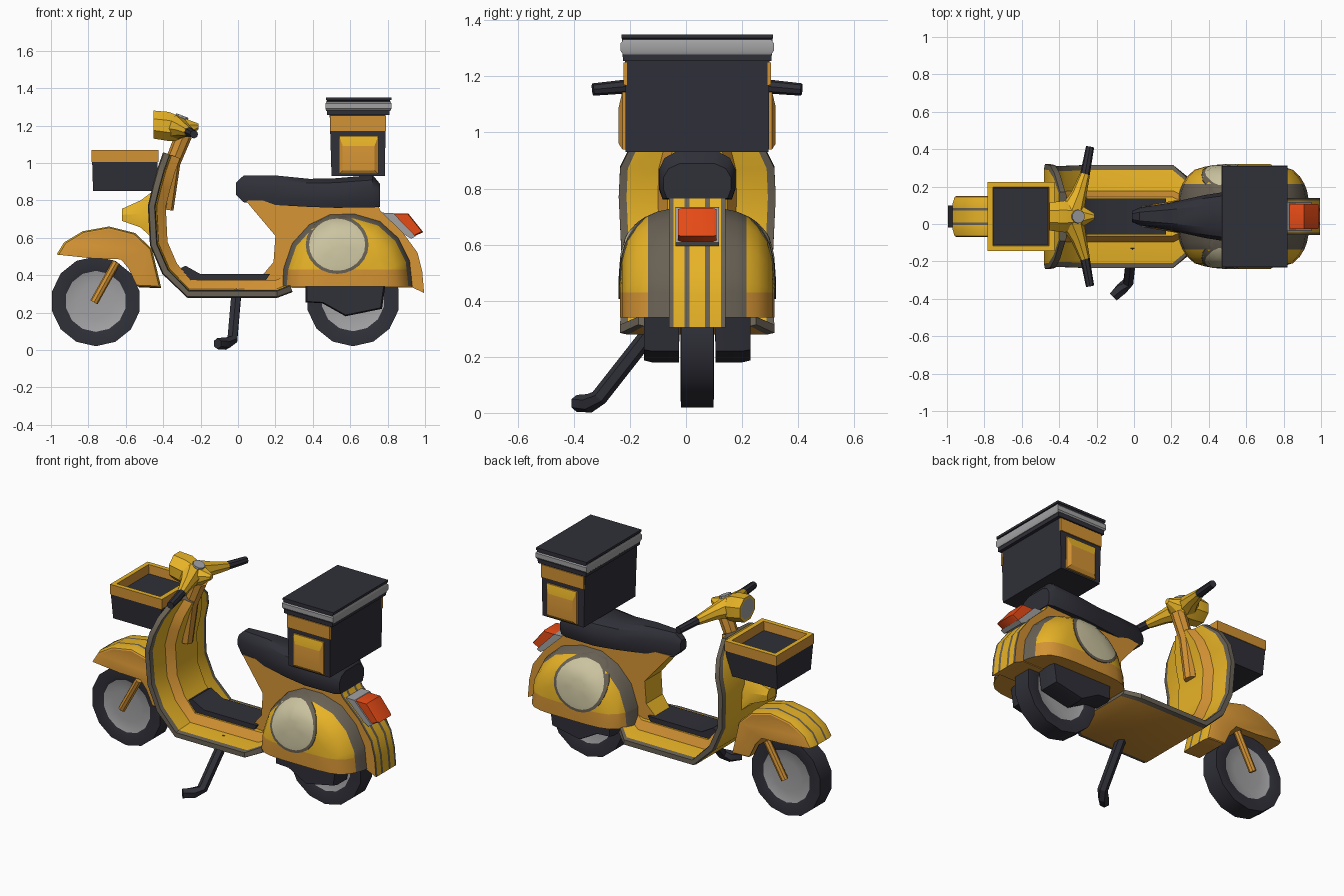
import bpy, bmesh, math
from mathutils import Vector
from mathutils.bvhtree import BVHTree

if "Cube" in bpy.data.objects:
    bpy.data.objects.remove(bpy.data.objects["Cube"])

YC = 0.04  # centre plane of the scooter (the side stand offsets the bounds)
COLORS = {"yellow": (0.80, 0.45, 0.02), "orange": (0.65, 0.29, 0.034), "dark": (0.029, 0.029, 0.04),
          "trim_grey": (0.14, 0.12, 0.09), "light_grey": (0.36, 0.36, 0.37),
          "cream": (0.60, 0.55, 0.35), "lamp_red": (0.80, 0.07, 0.008)}
NAMES = list(COLORS)
YEL, ORA, DRK, TRM, GRY, CRM, RED = range(7)
MATS = []
for n, c in COLORS.items():
    m = bpy.data.materials.new(n)
    m.diffuse_color = (*c, 1)
    m.use_nodes = True
    m.node_tree.nodes["Principled BSDF"].inputs["Base Color"].default_value = m.diffuse_color
    MATS.append(m)


def V(x, d, z):
    return Vector((x, YC + d, z))


def loft(name, rings, rule, cut_z=None):
    """Skin closed rings; rule is a colour or a function (ring, side, centre, normal); caps have ring -1 / -2."""
    bm = bmesh.new()
    vs = [[bm.verts.new(p) for p in r] for r in rings]
    n, faces = len(rings[0]), []
    for i in range(len(vs) - 1):
        for j in range(n):
            k = (j + 1) % n
            faces.append((bm.faces.new((vs[i][j], vs[i][k], vs[i + 1][k], vs[i + 1][j])), i, j))
    faces.append((bm.faces.new(vs[0]), -1, 0))
    faces.append((bm.faces.new(vs[-1]), -2, 0))
    bmesh.ops.recalc_face_normals(bm, faces=bm.faces[:])
    bm.normal_update()
    for f, i, j in faces:
        f.material_index = rule(i, j, f.calc_center_median(), f.normal) if callable(rule) else rule
    if cut_z:  # orange lower band below a clean horizontal cut
        bmesh.ops.bisect_plane(bm, geom=bm.verts[:] + bm.edges[:] + bm.faces[:],
                               plane_co=(0, 0, cut_z), plane_no=(0, 0, 1))
        for f in bm.faces:
            if f.material_index == YEL and f.calc_center_median().z < cut_z:
                f.material_index = ORA
    me = bpy.data.meshes.new(name)
    bm.to_mesh(me)
    bm.free()
    # keep only the colours this part uses
    used = sorted({p.material_index for p in me.polygons})
    idx = [used.index(p.material_index) for p in me.polygons]
    for u in used:
        me.materials.append(MATS[u])
    for p, k in zip(me.polygons, idx):
        p.material_index = k
    ob = bpy.data.objects.new(name, me)
    bpy.context.collection.objects.link(ob)
    return ob


def rect(x0, x1, h, z):
    return [V(x0, -h, z), V(x1, -h, z), V(x1, h, z), V(x0, h, z)]


def plate(x0, x1, z0, z1, d):
    return [V(x0, d, z0), V(x1, d, z0), V(x1, d, z1), V(x0, d, z1)]


def tube(name, pts, radii, sides, rule):
    rings = []
    for i, p in enumerate(pts):
        t = (pts[min(i + 1, len(pts) - 1)] - pts[max(i - 1, 0)]).normalized()
        a = t.cross(Vector((1, 0, 0.01)) if abs(t.x) < 0.8 else Vector((0, 1, 0))).normalized()
        b = t.cross(a)
        rings.append([p + radii[i] * (a * math.cos(q) + b * math.sin(q))
                      for q in (2 * math.pi * k / sides for k in range(sides))])
    return loft(name, rings, rule)


def prism(name, prof, levels, rule, centre=(0, 0), width=lambda x: 1):
    """Side profile repeated at each (offset, scale) level across the width."""
    cx, cz = centre
    return loft(name, [[V(cx + (x - cx) * s, d * width(x), cz + (z - cz) * s) for x, z in prof]
                       for d, s in levels], rule)


def both(half):
    return [(-d, s) for d, s in half] + [(d, s) for d, s in reversed(half)]


# wheels
for name, x, z, r in (("front_wheel", -0.76, 0.26, 0.24), ("rear_wheel", 0.615, 0.27, 0.25)):
    prof = both([(0.045, 0.4), (0.052, 0.68), (0.06, 0.76), (0.058, 1.0)])
    loft(name, [[V(x + r * s * math.cos(a), d, z + r * s * math.sin(a))
                 for a in (2 * math.pi * (k + 0.5) / 14 for k in range(14))] for d, s in prof],
         lambda i, j, c, n: GRY if i in (-1, -2, 0, 6) else DRK)

# front fender with two stripes
prism("front_fender", [(-0.97, 0.51), (-0.93, 0.575), (-0.83, 0.635), (-0.69, 0.66), (-0.55, 0.625), (-0.46, 0.54),
                       (-0.41, 0.33), (-0.53, 0.335), (-0.575, 0.43), (-0.62, 0.485), (-0.78, 0.49)],
      both([(0.11, 0.92), (0.105, 0.96), (0.07, 1), (0.046, 1), (0.032, 1)]),
      lambda i, j, c, n: ORA if i < 1 or i > 7 or j > 5 else TRM if i in (3, 5) else YEL, (-0.69, 0.48))
for s, side in ((-1, "right"), (1, "left")):
    tube("fork_" + side, [V(-0.77, s * 0.085, 0.255), V(-0.65, s * 0.09, 0.47)], [0.022, 0.022], 8, ORA)

# leg shield and floor: one section swept down the shield and back along the floor
path = [(-0.395, 1.055, 0.13), (-0.425, 0.97, 0.23), (-0.45, 0.88, 0.275), (-0.476, 0.77, 0.28), (-0.465, 0.56, 0.27),
        (-0.40, 0.41, 0.27), (-0.27, 0.285, 0.275), (0.21, 0.285, 0.275), (0.29, 0.315, 0.21)]
half = [(0.9, -0.006), (1, 0), (1, 0.03), (0.9, 0.035), (0.5, 0.042), (0.38, 0.09)]
section = half + [(-f, o) for f, o in reversed(half)]
rings = []
for i, (x, z, w) in enumerate(path):
    a, b = path[max(i - 1, 0)], path[min(i + 1, len(path) - 1)]
    t = Vector((b[0] - a[0], b[1] - a[1])).normalized()
    rings.append([V(x - t.y * o, f * w, z + t.x * o) for f, o in section])
strip = [TRM, TRM, TRM, YEL, ORA, YEL, ORA, YEL, TRM, TRM, TRM, YEL]
loft("leg_shield_and_floor", rings,
     lambda i, j, c, n: TRM if i < 0 else ORA if j == 11 and i > 5 else strip[j])
prism("floor_mat", [(-0.32, 0.43), (-0.26, 0.375), (0.15, 0.375), (0.17, 0.405), (-0.2, 0.405), (-0.28, 0.45)],
      [(-0.095, 1), (0.095, 1)], DRK)
loft("horn_cover", [[V(x, a, b) for a, b in ((-h, z0), (h, z0), (h * 1.1, (z0 + z1) / 2), (h * 0.6, z1),
                                              (-h * 0.6, z1), (-h * 1.1, (z0 + z1) / 2))]
                    for x, h, z0, z1 in ((-0.44, 0.10, 0.58, 0.86), (-0.52, 0.07, 0.655, 0.80),
                                         (-0.62, 0.04, 0.69, 0.755))], YEL)

# body under the seat, running back into the striped tail
prism("rear_body", [(0.04, 0.80), (0.20, 0.61), (0.19, 0.47), (0.11, 0.375), (0.30, 0.33), (0.93, 0.335), (0.995, 0.305),
                    (0.985, 0.42), (0.96, 0.52), (0.88, 0.63), (0.76, 0.745), (0.74, 0.80)],
      both([(0.10, 1), (0.085, 1), (0.046, 1), (0.028, 1)]),
      lambda i, j, c, n: ORA if i < 0 or j in (3, 4, 5) else TRM if j > 5 and i in (0, 2, 4, 6) else YEL,
      width=lambda x: min(1, 0.55 + max(0, x - 0.04) * 1.7))

# side cowls with a grey border, and plain round plates laid on them
outline = [(0.235, 0.34), (0.245, 0.44), (0.29, 0.57), (0.38, 0.67), (0.49, 0.725), (0.62, 0.73),
           (0.76, 0.69), (0.86, 0.60), (0.92, 0.48), (0.935, 0.34)]
levels = [(0.085, 1), (0.14, 0.97), (0.175, 0.93), (0.215, 0.86), (0.25, 0.75), (0.268, 0.58), (0.275, 0.35)]
for s, side in ((-1, "right"), (1, "left")):
    cowl = loft("cowl_" + side, [[V(0.59 + (x - 0.59) * k, s * d, 0.34 + (z - 0.34) * k) for x, z in outline]
                                 for d, k in levels],
                lambda i, j, c, n: ORA if j == 9 or i == -1 else TRM if i in (0, 1) else YEL, cut_z=0.43)
    tree = BVHTree.FromPolygons([v.co for v in cowl.data.vertices], [p.vertices[:] for p in cowl.data.polygons])

    def on_cowl(r, a, lift):
        p = V(0.53 + r * math.cos(a), s, 0.563 + 0.93 * r * math.sin(a))
        hit = tree.ray_cast(p, Vector((0, -s, 0)))[0]
        return (hit or V(p.x, s * 0.14, p.z)) + Vector((0, s * lift, 0))
    loft("round_plate_" + side, [[on_cowl(r, 2 * math.pi * k / 24, l) for k in range(24)] for r, l in
                                 ((0.168, -0.008), (0.168, 0.005), (0.15, 0.006), (0.12, 0.006), (0.08, 0.006),
                                  (0.04, 0.006))],
         lambda i, j, c, n: TRM if i in (-1, 0, 1) else CRM)
    # engine cover under each cowl
    prism("engine_cover_" + side, [(0.36, 0.36), (0.36, 0.255), (0.45, 0.25), (0.575, 0.18), (0.77, 0.22), (0.79, 0.36)],
          [(s * 0.065, 1), (s * 0.16, 1), (s * 0.19, 0.96)], DRK, (0.58, 0.36))

# seat
loft("seat", [[V(x, h * a, z0 + (z1 - z0) * b) for a, b in ((-0.9, 0), (-1, 0.25), (-1, 0.6), (-0.85, 0.85), (-0.5, 1),
                                                           (0.5, 1), (0.85, 0.85), (1, 0.6), (1, 0.25), (0.9, 0))]
              for x, h, z0, z1 in ((-0.01, 0.03, 0.83, 0.895), (0.03, 0.047, 0.79, 0.933), (0.20, 0.075, 0.775, 0.933),
                                   (0.38, 0.115, 0.765, 0.915), (0.52, 0.137, 0.76, 0.918), (0.72, 0.137, 0.762, 0.935),
                                   (0.758, 0.12, 0.765, 0.89))], DRK)

# tail lamp
prism("tail_lamp_housing", [(0.74, 0.735), (0.83, 0.732), (0.95, 0.608), (0.925, 0.595), (0.80, 0.67)],
      [(-0.077, 1), (0.077, 1)], GRY)
prism("tail_lamp", [(0.828, 0.73), (0.91, 0.73), (0.99, 0.63), (0.948, 0.61)],
      both([(0.068, 0.93), (0.055, 1)]), RED, (0.88, 0.68))

# delivery box: body, lid with a light band, side panels and pouches
loft("delivery_box", [rect(0.50, 0.785, 0.255, 0.93), rect(0.49, 0.79, 0.257, 1.26)], DRK)
loft("box_lid", [rect(0.477, 0.81, 0.265, 1.255), rect(0.475, 0.813, 0.268, 1.335), rect(0.47, 0.82, 0.27, 1.336),
                 rect(0.47, 0.82, 0.27, 1.35)], DRK)
loft("lid_band", [rect(0.472, 0.815, 0.263, 1.278), rect(0.468, 0.82, 0.273, 1.29),
                  rect(0.468, 0.82, 0.273, 1.318), rect(0.472, 0.815, 0.263, 1.33)], GRY)
for s, side in ((-1, "right"), (1, "left")):
    loft("box_panel_" + side, [plate(0.495, 0.79, 1.17, 1.25, s * 0.25), plate(0.495, 0.79, 1.17, 1.25, s * 0.263)], ORA)
    loft("box_pouch_" + side, [plate(0.54, 0.75, 0.94, 1.145, s * 0.25), plate(0.54, 0.75, 0.94, 1.145, s * 0.267),
                               plate(0.56, 0.73, 0.96, 1.09, s * 0.28)],
         lambda i, j, c, n: YEL if n.z > 0.1 and i == 1 else ORA)

# front basket with a raised rim
loft("basket", [rect(-0.775, -0.435, 0.165, 0.85), rect(-0.78, -0.43, 0.182, 1.012)], DRK)
loft("basket_rim", [rect(-0.745, -0.46, 0.15, 1.005), rect(-0.782, -0.425, 0.185, 1.006),
                    rect(-0.782, -0.425, 0.185, 1.068), rect(-0.755, -0.455, 0.157, 1.068),
                    rect(-0.75, -0.46, 0.152, 1.0135)],
     lambda i, j, c, n: DRK if i < 0 else ORA if i != 2 else YEL)

# steering column, head and handlebar
tube("steering_column", [V(-0.29, 0, 1.15), V(-0.35, 0, 1.0), V(-0.385, 0, 0.75)], [0.045, 0.042, 0.04], 8, ORA)
octo = [(math.cos(math.pi * (k + 0.5) / 4) * 1.08, math.sin(math.pi * (k + 0.5) / 4) * 1.08) for k in range(8)]
loft("handlebar_head", [[V(x, h * a, z + v * b) for a, b in octo] for x, h, z, v in
                        ((-0.452, 0.06, 1.205, 0.06), (-0.452, 0.075, 1.205, 0.075), (-0.37, 0.085, 1.195, 0.078),
                         (-0.29, 0.065, 1.18, 0.06), (-0.21, 0.015, 1.195, 0.015))],
     lambda i, j, c, n: GRY if i == -1 else YEL)
tube("speedometer", [V(-0.31, 0, 1.22), V(-0.297, 0, 1.253)], [0.04, 0.036], 10, GRY)
for s, side in ((-1, "right"), (1, "left")):
    tube("handlebar_" + side, [V(-0.33, s * 0.03, 1.19), V(-0.295, s * 0.12, 1.18), V(-0.262, s * 0.225, 1.165)],
         [0.065, 0.042, 0.027], 8, YEL)
    tube("grip_" + side, [V(-0.264, s * 0.215, 1.167), V(-0.235, s * 0.372, 1.153)], [0.026, 0.022], 8, DRK)

# side stand
tube("side_stand", [Vector(p) for p in ((-0.008, -0.11, 0.31), (-0.03, -0.31, 0.055), (-0.065, -0.345, 0.034),
                                        (-0.11, -0.39, 0.034))], [0.03, 0.03, 0.034, 0.03], 6, DRK)

# smooth shading with sharp edges kept
for ob in bpy.context.scene.objects:
    ob.select_set(True)
    bpy.context.view_layer.objects.active = ob
bpy.ops.object.shade_smooth_by_angle(angle=math.radians(30))
